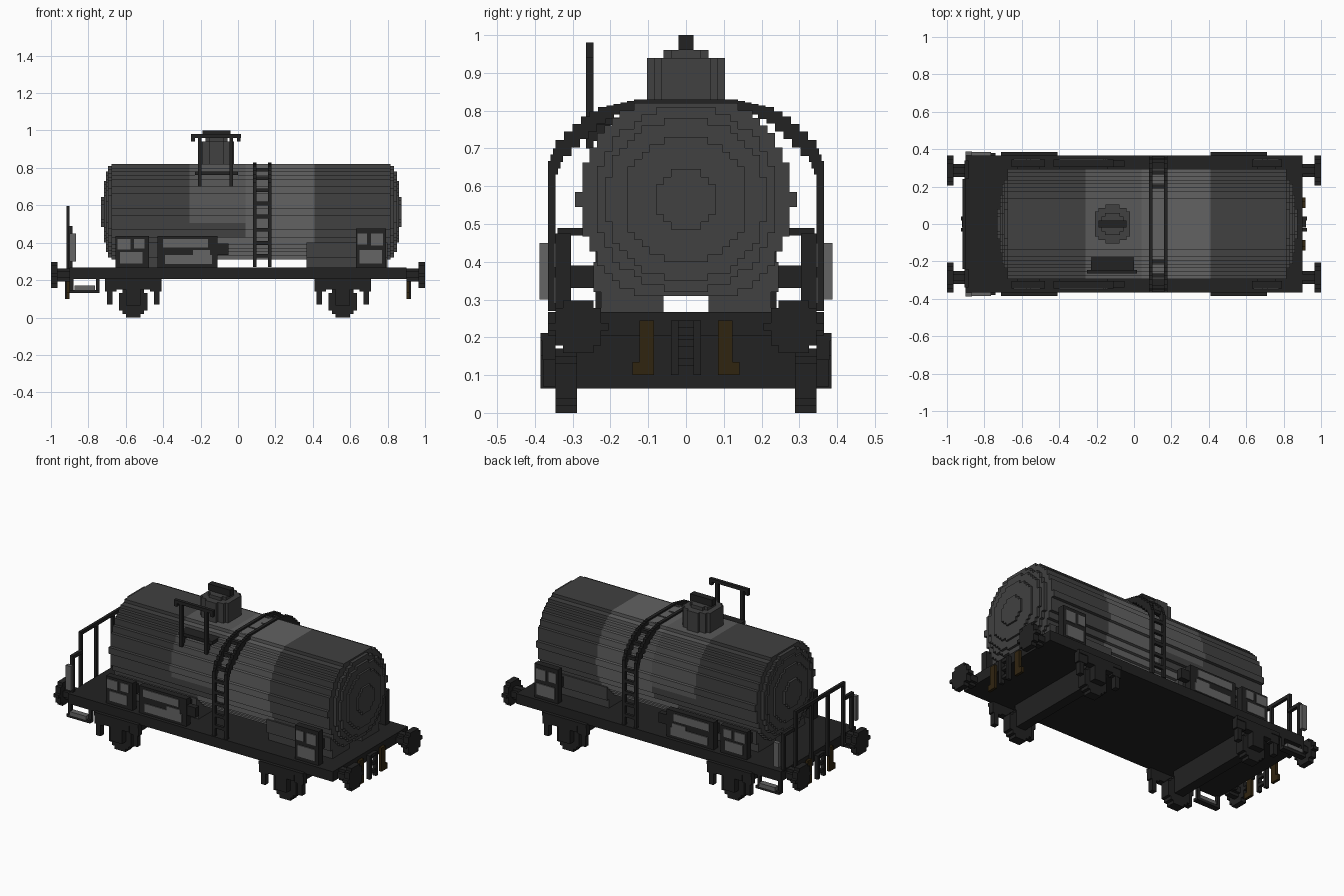
import bpy, bmesh, math

cube = bpy.data.objects.get("Cube")
if cube:
    bpy.data.objects.remove(cube, do_unlink=True)

V = 0.0195  # block size of the stepped style


def material(name, r, g, b):
    m = bpy.data.materials.new(name)
    m.use_nodes = True
    m.diffuse_color = (r, g, b, 1)
    m.node_tree.nodes["Principled BSDF"].inputs["Base Color"].default_value = (r, g, b, 1)
    return m


BLACK = material("frame black", 0.016, 0.016, 0.016)
DARK = material("tank dark grey", 0.052, 0.052, 0.052)
MID = material("tank band grey", 0.1, 0.1, 0.1)
LIGHT = material("tank light grey", 0.122, 0.122, 0.122)
PANEL = material("plate grey", 0.13, 0.13, 0.13)
BROWN = material("hose brown", 0.03, 0.018, 0.005)


def finish(name, bm, mats):
    bmesh.ops.recalc_face_normals(bm, faces=bm.faces)
    me = bpy.data.meshes.new(name)
    bm.to_mesh(me)
    bm.free()
    for m in mats:
        me.materials.append(m)
    ob = bpy.data.objects.new(name, me)
    bpy.context.collection.objects.link(ob)
    return ob


def add_box(bm, x0, x1, y0, y1, z0, z1):
    vs = bmesh.ops.create_cube(bm, size=1)["verts"]
    for v in vs:
        v.co = (x1 if v.co.x > 0 else x0, y1 if v.co.y > 0 else y0, z1 if v.co.z > 0 else z0)


def boxes(name, mat, items):
    bm = bmesh.new()
    for it in items:
        add_box(bm, *it)
    return finish(name, bm, [mat])


def both_sides(items):
    """Add the copy of each box mirrored across y = 0."""
    return items + [(a, b, -d, -c, e, f) for a, b, c, d, e, f in items]


def both_ends(items):
    return items + [(-b, -a, c, d, e, f) for a, b, c, d, e, f in items]


def stepped_circle(r, clip=None):
    """Outline of a disc built from rows of blocks, cut flat at +-clip."""
    top = clip or r
    n = max(3, round(2 * top / V))
    h = 2 * top / n
    side = []
    for i in range(n):
        z = -top + (i + 0.5) * h
        w = max(h, round(math.sqrt(max(0, r * r - z * z)) / h) * h)
        side += [(w, z - h / 2), (w, z + h / 2)]
    return side + [(-w, z) for w, z in reversed(side)]


def prism(name, outline, axis, stations, centre, mats, rule=None):
    """Extrude an outline along an axis through the given stations."""
    bm = bmesh.new()
    cx, cy, cz = centre
    place = {"x": lambda a, b, s: (s, cy + a, cz + b),
             "y": lambda a, b, s: (cx + a, s, cz + b),
             "z": lambda a, b, s: (cx + a, cy + b, s)}[axis]
    rings = [[bm.verts.new(place(a, b, s)) for a, b in outline] for s in stations]
    n = len(outline)
    for r0, r1 in zip(rings, rings[1:]):
        for i in range(n):
            j = (i + 1) % n
            bm.faces.new((r0[i], r0[j], r1[j], r1[i]))
    bm.faces.new(rings[0])
    bm.faces.new(rings[-1])
    if rule:
        for f in bm.faces:
            f.material_index = rule(f.calc_center_median())
    return finish(name, bm, mats)


# Tank barrel with painted bands
def tank_colour(c):
    if c.x < -0.26 or c.x > 0.41:
        return 0
    if c.x > 0.04:
        return 2
    if c.z > 0.5:
        return 1
    return 2 if c.x > -0.11 and c.z < 0.43 else 0


TANK = (0, 0, 0.565)
prism("tank", stepped_circle(0.285, 0.255), "x",
      [-0.675, -0.26, -0.11, 0.04, 0.41, 0.815], TANK, [DARK, MID, LIGHT], tank_colour)
for i, (r, x0, x1) in enumerate([(0.245, -0.695, 0.835), (0.215, -0.705, 0.85),
                                 (0.165, -0.717, 0.862), (0.08, -0.733, 0.873)]):
    prism(f"tank_end_step_{i}", stepped_circle(r), "x", [x0, x1], TANK, [DARK])

# Saddles below the tank
boxes("saddles", DARK, both_sides(
    [(a, b, 0.06, w, z0, z1) for a, b in ((-0.65, -0.11), (0.365, 0.8))
     for w, z0, z1 in ((0.225, 0.265, 0.32), (0.245, 0.32, 0.4))]))

# Dome and lid handle
DOME = (-0.115, 0, 0)
prism("dome", stepped_circle(0.103), "z", [0.78, 0.94], DOME, [DARK])
prism("dome_lid", stepped_circle(0.06), "z", [0.94, 0.96], DOME, [DARK])
boxes("lid_handle", BLACK, [(-0.19, -0.04, -0.02, 0.02, 0.96, 1.0)])

# Service platform beside the dome
boxes("platform", BLACK,
      [(-0.23, 0, -0.25, -0.14, 0.762, 0.782),
       (-0.25, 0.015, -0.265, -0.245, 0.96, 0.98)]
      + [(x, x + V, -0.265, -0.245, 0.7, 0.97) for x in (-0.215, -0.045)]
      + [(x, x + V, -0.25, -0.2, 0.72, 0.765) for x in (-0.215, -0.045)]
      + [(x, x + V, -0.265, -0.245, 0.94, 0.96) for x in (-0.25, -0.005)])

# Ladder arching over the tank
arch = [(0.365, 0.27), (0.365, 0.65), (0.345, 0.7), (0.3, 0.745), (0.255, 0.785),
        (0.21, 0.81), (0.12, 0.83), (0, 0.83)]
rails = []
for (ya, za), (yb, zb) in zip(arch, arch[1:]):
    n = max(1, round(max(ya - yb, zb - za) / V))
    if n > 8 or zb == za:
        steps = [(yb, ya, za, zb)]
    else:
        steps = [(ya + (yb - ya) * (i + 1) / n, ya + (yb - ya) * i / n,
                  za + (zb - za) * i / n, za + (zb - za) * (i + 1) / n) for i in range(n)]
    for y0, y1, z0, z1 in steps:
        for x in (0.08, 0.16):
            rails.append((x, x + V, y0 - V if y0 else 0, y1, z0 - V if z0 > 0.3 else z0, z1))
rungs = [(0.1, 0.16, 0.347, 0.364, z, z + V) for z in (0.32, 0.39, 0.46, 0.53, 0.6)]
rungs += [(0.1, 0.16, y - 0.01, y + 0.01, z - 0.03, z - 0.01)
          for y, z in ((0.335, 0.7), (0.275, 0.765), (0.2, 0.81), (0.12, 0.83), (0.04, 0.83))]
boxes("ladder", BLACK, both_sides(rails + rungs))

# Underframe and cross beams
boxes("underframe", BLACK, [(-0.9, 0.9, -0.365, 0.365, 0.205, 0.267)])
boxes("axles", BLACK, both_ends([(0.53, 0.59, -0.35, 0.35, 0.065, 0.125),
                                 (0.53, 0.59, -0.3, 0.3, 0.125, 0.205)]))

# Wheels, axle boxes, springs and buffers
for end, ex in (("left", 1), ("right", -1)):
    for side, sy in (("front", -1), ("rear", 1)):
        x = 0.56 * ex
        tag = f"{end}_{side}"
        prism("wheel_" + tag, stepped_circle(0.085), "y",
              [sy * 0.288, sy * 0.345], (x, 0, 0.085), [BLACK])
        prism("axle_box_" + tag, stepped_circle(0.05), "y",
              [sy * 0.345, sy * 0.385], (x, 0, 0.115), [BLACK])
        prism("buffer_" + tag, stepped_circle(0.07), "x",
              [ex * 0.965, ex], (0, sy * 0.285, 0.228), [BLACK])
        prism("buffer_stem_" + tag, stepped_circle(0.035), "x",
              [ex * 0.9, ex * 0.965], (0, sy * 0.285, 0.228), [BLACK])
boxes("springs", BLACK, both_sides(both_ends(
    [(0.41, 0.71, 0.345, 0.385, 0.19, 0.212), (0.47, 0.65, 0.345, 0.385, 0.15, 0.19)]
    + [(x - 0.015, x + 0.015, 0.345, 0.378, 0.07, 0.2) for x in (0.435, 0.685)]
    + [(x - 0.03, x + 0.03, 0.345, 0.38, 0.14, 0.2) for x in (0.44, 0.68)])))

# Brake hoses and coupling on both ends
boxes("hoses", BROWN, both_sides(both_ends(
    [(0.9, 0.917, 0.085, 0.123, 0.1, 0.245), (0.9, 0.917, 0.123, 0.142, 0.1, 0.135)])))
boxes("coupling", BLACK, both_ends(
    [(0.9, 0.925, y, y + V, 0.1, 0.245) for y in (-0.04, 0.02)]
    + [(0.9, 0.92, -0.02, 0.02, z, z + V) for z in (0.125, 0.175, 0.225)]))

# Side boards with raised grey plates
boards = [(-0.655, -0.475, 0.435), (-0.43, -0.11, 0.435), (0.63, 0.79, 0.475)]
boxes("side_boards", BLACK, both_sides(
    [(a, b, 0.305, 0.345, 0.265, top) for a, b, top in boards]
    + [(a + 0.03, b - 0.03, 0.22, 0.31, 0.33, 0.39) for a, b, top in boards]
    + [(-0.11, -0.05, 0.305, 0.34, 0.335, 0.395)]))
boxes("board_plates", PANEL, both_sides(
    [(a, b, 0.344, 0.35, c, d) for a, b, c, d in (
        (-0.645, -0.575, 0.365, 0.42), (-0.555, -0.5, 0.37, 0.42), (-0.63, -0.51, 0.29, 0.35),
        (-0.4, -0.16, 0.375, 0.42), (-0.39, -0.14, 0.285, 0.335), (-0.24, -0.15, 0.335, 0.36),
        (0.65, 0.77, 0.29, 0.36), (0.64, 0.69, 0.39, 0.45), (0.71, 0.775, 0.385, 0.45))]))

# End platform railing, grey grips and steps
boxes("end_railing", BLACK, [(-0.917, -0.9, -0.24, 0.24, 0.575, 0.595)]
      + [(-0.917, -0.9, y - 0.01, y + 0.01, 0.2, 0.58) for y in (-0.23, -0.08, 0.08, 0.23)]
      + both_sides([(-0.905, -0.885, 0.32, 0.34, 0.26, 0.49),
                    (-0.905, -0.885, 0.24, 0.34, 0.47, 0.49)]))
boxes("end_grips", PANEL, both_sides([(-0.9, -0.865, 0.365, 0.388, 0.3, 0.45)]))
boxes("end_steps", BLACK, both_sides(
    [(-0.9, -0.74, 0.345, 0.38, 0.13, 0.147)]
    + [(x, x + V, 0.345, 0.365, 0.13, 0.21) for x in (-0.9, -0.76)]))
boxes("step_plates", PANEL, both_sides([(-0.875, -0.765, 0.35, 0.385, 0.147, 0.17)]))
